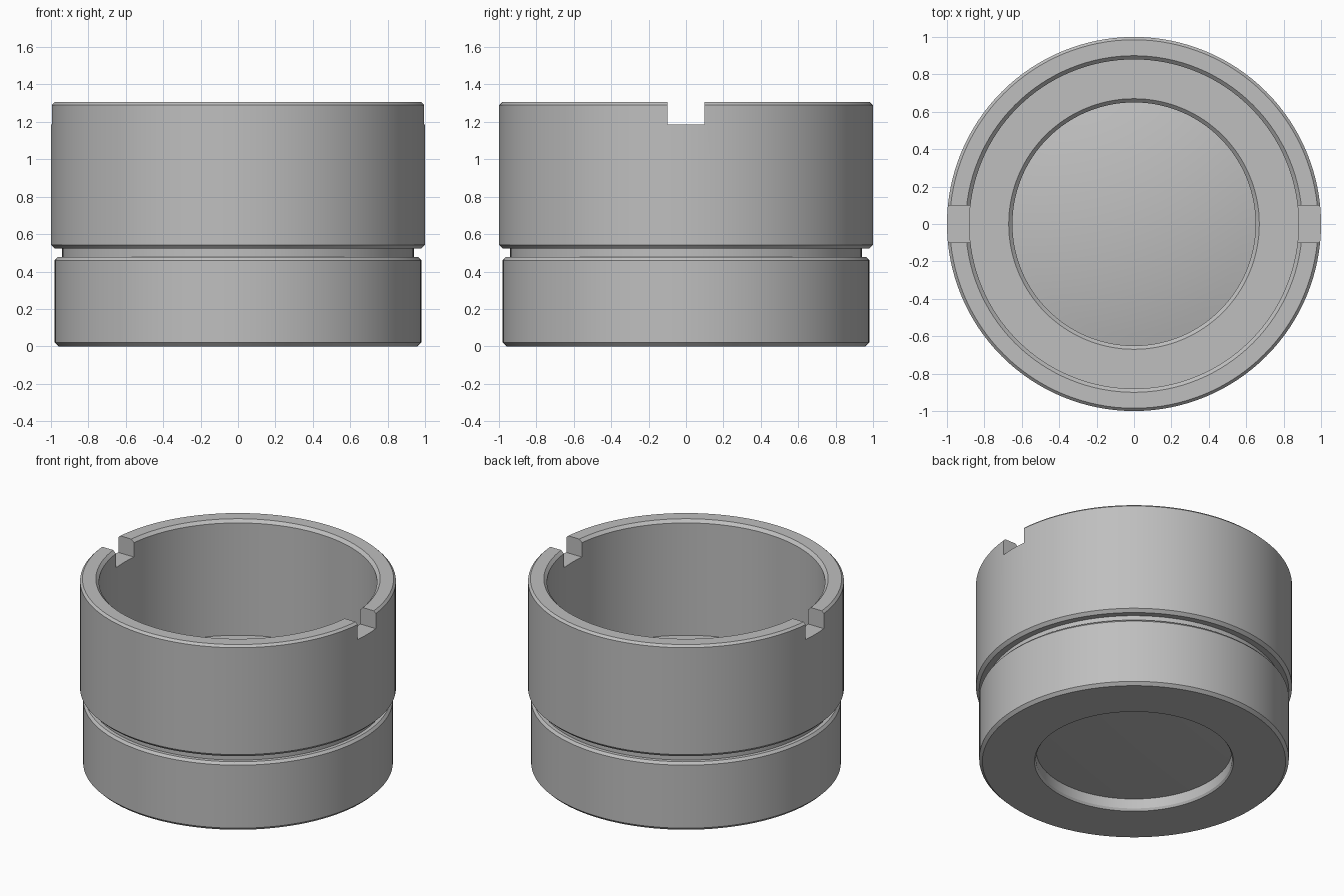
import bpy, bmesh, math

cube = bpy.data.objects.get("Cube")
if cube:
    bpy.data.objects.remove(cube, do_unlink=True)

SEGMENTS = 128

grey = bpy.data.materials.new("plain_grey")
grey.use_nodes = True
COLOUR = (0.52, 0.52, 0.52, 1)
grey.diffuse_color = COLOUR
grey.node_tree.nodes["Principled BSDF"].inputs["Base Color"].default_value = COLOUR


def add_object(name, bm):
    bmesh.ops.recalc_face_normals(bm, faces=bm.faces)
    mesh = bpy.data.meshes.new(name)
    bm.to_mesh(mesh)
    bm.free()
    mesh.materials.append(grey)
    obj = bpy.data.objects.new(name, mesh)
    bpy.context.collection.objects.link(obj)
    return obj


def lathe(name, profile, closed):
    """Spin a (radius, z) profile about the z axis."""
    bm = bmesh.new()
    verts = [bm.verts.new((r, 0, z)) for r, z in profile]
    edges = [bm.edges.new(pair) for pair in zip(verts, verts[1:])]
    if closed:
        edges.append(bm.edges.new((verts[-1], verts[0])))
    bmesh.ops.spin(bm, geom=verts + edges, cent=(0, 0, 0), axis=(0, 0, 1),
                   angle=math.tau, steps=SEGMENTS, use_duplicate=False)
    bmesh.ops.remove_doubles(bm, verts=bm.verts, dist=0.0001)
    return add_object(name, bm)


def smooth(obj):
    bpy.ops.object.select_all(action="DESELECT")
    obj.select_set(True)
    bpy.context.view_layer.objects.active = obj
    bpy.ops.object.shade_smooth_by_angle(angle=math.radians(25))


# Housing: grooved outside, wide upper bore, narrow lens bore and a bottom lip
housing = lathe("housing", [
    (0.63, 0), (0.96, 0), (0.98, 0.02), (0.98, 0.46), (0.965, 0.477),
    (0.94, 0.477), (0.94, 0.523), (0.98, 0.523), (1, 0.543),
    (1, 1.29), (0.985, 1.305), (0.9, 1.305), (0.88, 1.285),
    (0.88, 0.5), (0.67, 0.5), (0.65, 0.48), (0.65, 0.085),
    (0.62, 0.085), (0.62, 0.015)], closed=True)

# Spanner slots through the rim on both sides
bm = bmesh.new()
bmesh.ops.create_cube(bm, size=1)
bmesh.ops.scale(bm, vec=(2.4, 0.2, 0.4), verts=bm.verts)
bmesh.ops.translate(bm, vec=(0, 0, 1.385), verts=bm.verts)
cutter = add_object("slot_cutter", bm)
cutter.hide_render = True
cutter.hide_set(True)
slots = housing.modifiers.new("slots", "BOOLEAN")
slots.operation = "DIFFERENCE"
slots.solver = "EXACT"
slots.object = cutter
bpy.context.view_layer.objects.active = housing
bpy.ops.object.modifier_apply(modifier=slots.name)
bpy.data.objects.remove(cutter, do_unlink=True)
smooth(housing)


# Lens: domed top and nearly flat underside, resting on the lip
def dome(rim_z, sag, steps=10):
    return [(0.65 * i / steps, rim_z + sag * (1 - (i / steps) ** 2))
            for i in range(steps + 1)]


lens = lathe("lens", dome(0.085, -0.015) + dome(0.22, 0.08)[::-1], closed=False)
smooth(lens)
